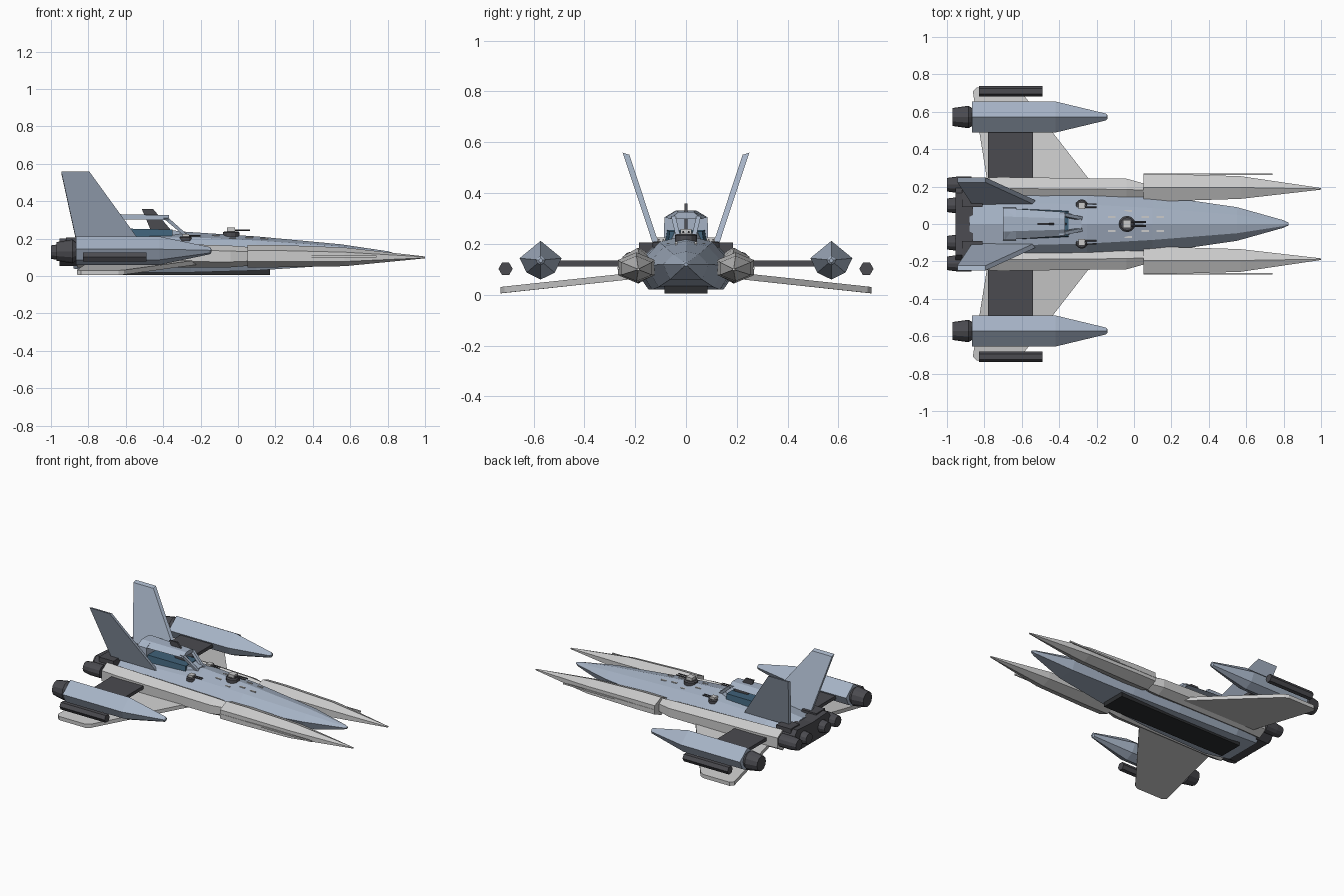
import bpy, math
from mathutils import Vector


def mat(name, r, g, b):
    m = bpy.data.materials.new(name)
    m.diffuse_color = (r, g, b, 1)
    return m


BLUE = mat("blue_grey", 0.38, 0.45, 0.56)
LIGHT = mat("light_grey", 0.53, 0.53, 0.55)
DARK = mat("dark_grey", 0.07, 0.07, 0.08)
BLACK = mat("belly_black", 0.025, 0.027, 0.03)
GLASS = mat("canopy_glass", 0.05, 0.12, 0.19)
PALE = mat("pale_marker", 0.8, 0.8, 0.8)


def mesh(name, verts, faces, m):
    me = bpy.data.meshes.new(name)
    me.from_pydata(verts, [], faces)
    me.update()
    ob = bpy.data.objects.new(name, me)
    bpy.context.collection.objects.link(ob)
    me.materials.append(m)
    return ob


def skin(name, rings, m):
    """Join equal-sized rings into a closed solid."""
    n = len(rings[0])
    faces = [tuple(range(n))[::-1], tuple(range((len(rings) - 1) * n, len(rings) * n))]
    for r in range(len(rings) - 1):
        for i in range(n):
            j = (i + 1) % n
            faces.append((r * n + i, r * n + j, (r + 1) * n + j, (r + 1) * n + i))
    return mesh(name, [p for ring in rings for p in ring], faces, m)


def loft(name, section, stations, m):
    """Sweep a (y, z) section along x; stations are x, y, z, y scale, z scale."""
    return skin(name, [[(x, cy + y * sy, cz + z * sz) for y, z in section]
                       for x, cy, cz, sy, sz in stations], m)


def ngon(n, turn=0.0):
    return [(math.cos(math.tau * i / n + turn), math.sin(math.tau * i / n + turn)) for i in range(n)]


def box(name, x, y, z, m):
    sec = [(y[0], z[0]), (y[1], z[0]), (y[1], z[1]), (y[0], z[1])]
    return loft(name, sec, [(x[0], 0, 0, 1, 1), (x[1], 0, 0, 1, 1)], m)


def slab(name, outline, thick, m):
    """Give a flat outline thickness along its offset vector."""
    d = Vector(thick) / 2
    return skin(name, [[Vector(p) - d for p in outline], [Vector(p) + d for p in outline]], m)


def mirrored(ob):
    mod = ob.modifiers.new("mirror", "MIRROR")
    mod.use_axis = (False, True, False)
    return ob


# Central hull: faceted section from width, top, middle and bottom heights
rings = []
for x, w, zt, zm, zb in [(-0.88, 0.185, 0.20, 0.11, 0.04), (-0.70, 0.21, 0.225, 0.11, 0.02),
                         (-0.25, 0.19, 0.235, 0.11, 0.02), (0.10, 0.155, 0.212, 0.115, 0.03),
                         (0.55, 0.09, 0.170, 0.12, 0.06), (0.80, 0.02, 0.133, 0.12, 0.105),
                         (0.825, 0.008, 0.126, 0.12, 0.114)]:
    zs = zm + (zt - zm) * 0.78
    half = [(0.55 * w, zs), (w, zm), (0.7 * w, zb)]
    rings.append([(x, 0, zt)] + [(x, y, z) for y, z in half] + [(x, -y, z) for y, z in half[::-1]])
skin("hull", rings, BLUE)
loft("belly_panel", [(-0.085, 0.0), (0.085, 0.0), (0.085, 0.05), (-0.085, 0.05)],
     [(-0.78, 0, 0.005, 1, 1), (0.17, 0, 0.005, 1, 1)], BLACK)

# Side booms: slim rear section and long pointed front section
HEX = ngon(6, math.pi / 2)
mirrored(loft("rear_boom", HEX, [(-0.86, 0.185, 0.115, 0.065, 0.07), (-0.72, 0.19, 0.115, 0.07, 0.07),
                                 (-0.04, 0.185, 0.105, 0.066, 0.058), (0.06, 0.18, 0.105, 0.04, 0.05)], LIGHT))
mirrored(loft("front_boom", HEX, [(0.05, 0.195, 0.107, 0.083, 0.06), (0.20, 0.195, 0.107, 0.083, 0.06),
                                  (0.57, 0.195, 0.103, 0.070, 0.05), (1.0, 0.188, 0.10, 0.005, 0.005)], LIGHT))
mirrored(box("boom_rail", (0.05, 0.74), (0.262, 0.269), (0.10, 0.11), LIGHT))

# Lower wings with drooping tips
mirrored(slab("wing", [(-0.21, 0.20, 0.075), (-0.61, 0.715, 0.02), (-0.64, 0.73, 0.018),
                       (-0.84, 0.73, 0.018), (-0.862, 0.71, 0.02), (-0.78, 0.20, 0.075)],
              (0, 0, 0.025), LIGHT))

# Outboard nacelles with pylons, exhausts and tip rods
mirrored(box("pylon", (-0.78, -0.54), (0.18, 0.52), (0.112, 0.134), DARK))
NAC = [(0, 0.08), (0.083, 0.012), (0.055, -0.045), (0, -0.072), (-0.055, -0.045), (-0.083, 0.012)]
mirrored(loft("nacelle", NAC, [(-0.865, 0.572, 0.132, 1, 1), (-0.42, 0.572, 0.132, 1, 1),
                               (-0.15, 0.572, 0.135, 0.22, 0.25), (-0.142, 0.572, 0.135, 0.1, 0.12)], BLUE))
mirrored(loft("nacelle_exhaust", ngon(12), [(-0.97, 0.572, 0.132, 0.048, 0.05),
                                            (-0.885, 0.572, 0.132, 0.06, 0.064),
                                            (-0.86, 0.572, 0.132, 0.045, 0.045)], DARK))
mirrored(loft("tip_rod", ngon(6), [(-0.83, 0.71, 0.102, 0.028, 0.028),
                                   (-0.49, 0.71, 0.102, 0.028, 0.028)], DARK))

# Engine block with a notched front edge, and four exhausts
mirrored(skin("engine_block", [[(x, y + s * yo, z) for y, z, yo in
              [(0.0, 0.055, 0), (0.15, 0.055, 0), (0.20, 0.09, 0), (0.20, 0.155, 0), (0.165, 0.20, 0), (0.0, 0.19, 0)]]
              for x, s in [(-0.955, 0), (-0.86, 0)]], DARK))
mirrored(box("engine_hump", (-0.92, -0.81), (0.09, 0.185), (0.12, 0.206), DARK))
for i, y in enumerate((0.10, 0.21)):
    mirrored(loft(f"engine_exhaust_{i + 1}", ngon(12), [(-1.0, y, 0.128, 0.036, 0.036),
                  (-0.95, y, 0.128, 0.043, 0.043), (-0.87, y, 0.128, 0.043, 0.043)], DARK))

# Canted tail fins
mirrored(slab("tail_fin", [(-0.53, 0.115, 0.19), (-0.795, 0.236, 0.555), (-0.945, 0.236, 0.555),
                           (-0.865, 0.115, 0.19)], (0, 0.026, 0.008), BLUE))

# Cockpit: glass tub, rear fairing, thin roof, front struts and blade
loft("canopy_glass", [(-0.085, 0), (0.085, 0), (0.075, 0.06), (-0.075, 0.06)],
     [(-0.66, 0, 0.195, 1, 1), (-0.35, 0, 0.195, 0.85, 0.9)], GLASS)
loft("canopy_rear", [(-0.088, 0.19), (0.088, 0.19), (0.085, 0.305), (0.04, 0.33), (-0.04, 0.33), (-0.085, 0.305)],
     [(-0.70, 0, 0, 1, 1), (-0.63, 0, 0, 1, 1)], BLUE)
loft("canopy_roof", [(-0.085, 0.305), (0.085, 0.305), (0.04, 0.332), (-0.04, 0.332)],
     [(-0.69, 0, 0, 1, 1), (-0.37, 0, 0, 0.75, 0.98)], BLUE)
mirrored(slab("canopy_strut", [(-0.40, 0.05, 0.31), (-0.37, 0.05, 0.31), (-0.275, 0.03, 0.225),
                               (-0.30, 0.03, 0.225)], (0, 0.018, 0), BLUE))
loft("canopy_nose", [(-0.07, 0.2), (0.07, 0.2), (0.05, 0.245), (-0.05, 0.245)],
     [(-0.36, 0, 0, 1, 1), (-0.28, 0, 0, 0.5, 0.97)], BLUE)
slab("canopy_blade", [(-0.515, 0, 0.36), (-0.455, 0, 0.36), (-0.345, 0, 0.23), (-0.46, 0, 0.23)],
     (0, 0.012, 0), DARK)


# Gun turrets: round base, block housing, twin barrels
def turret(name, x, y, z, s):
    skin(name + "_base", [[(x + s * c * r, y + s * d * r, z + h * s) for c, d in ngon(12)]
                          for h, r in [(-0.3, 1), (0.25, 1), (0.4, 0.8)]], DARK)
    box(name + "_housing", (x - 0.5 * s, x + 0.5 * s), (y - 0.5 * s, y + 0.5 * s), (z, z + 0.85 * s), LIGHT)
    for k in (-0.25, 0.25):
        loft(name + "_barrel", ngon(6), [(x + 0.4 * s, y + k * s, z + 0.55 * s, 0.1 * s, 0.1 * s),
                                         (x + 2.3 * s, y + k * s, z + 0.55 * s, 0.1 * s, 0.1 * s)], DARK)


turret("main_turret", -0.037, 0, 0.222, 0.044)
for tag, side in (("left", 1), ("right", -1)):
    turret(f"{tag}_turret", -0.28, side * 0.098, 0.197, 0.034)

# Small pale markers on the hull spine
for i, (x, y, z) in enumerate([(-0.12, 0.038, 0.218), (-0.03, 0.07, 0.202), (0.06, 0.038, 0.207), (0.14, 0.038, 0.201)]):
    mirrored(box(f"deck_marker_{i + 1}", (x - 0.02, x + 0.02), (y - 0.005, y + 0.005), (z - 0.02, z + 0.002), PALE))
